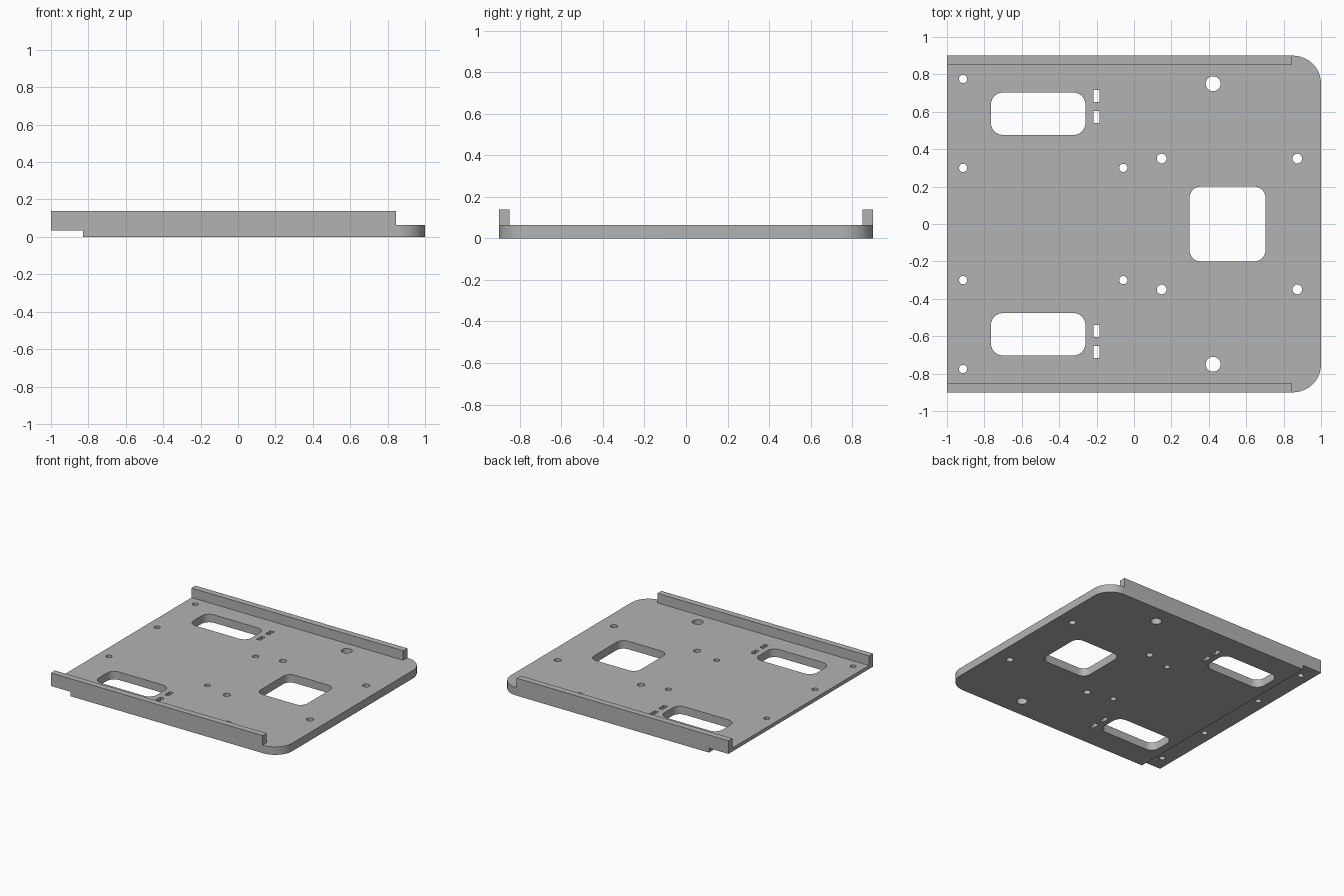
import bpy
import bmesh
from math import sin, cos, pi, radians

cube = bpy.data.objects.get("Cube")
if cube:
    bpy.data.objects.remove(cube, do_unlink=True)

TOP, RAIL_TOP, STEP_Z, STEP_X = 0.063, 0.138, 0.035, -0.83
HALF_Y, RAIL_IN, RAIL_END, CORNER = 0.9, 0.85, 0.845, 0.15

metal = bpy.data.materials.new("grey_metal")
metal.use_nodes = True
grey = (0.45, 0.45, 0.45, 1)
metal.diffuse_color = grey
metal.node_tree.nodes["Principled BSDF"].inputs["Base Color"].default_value = grey


def rounded_rect(x0, x1, y0, y1, radii, steps=10):
    """Outline, counter-clockwise from the lower left corner."""
    corners = ((x0, y0, 1, 1), (x1, y0, -1, 1), (x1, y1, -1, -1), (x0, y1, 1, -1))
    points = []
    for i, ((x, y, sx, sy), r) in enumerate(zip(corners, radii)):
        if r == 0:
            points.append((x, y))
            continue
        for k in range(steps + 1):
            a = pi + (i + k / steps) * pi / 2
            points.append((x + sx * r + r * cos(a), y + sy * r + r * sin(a)))
    return points


def circle(x, y, r, sides=24):
    return [(x + r * cos(2 * pi * k / sides), y + r * sin(2 * pi * k / sides))
            for k in range(sides)]


def box(x0, x1, y0, y1):
    return rounded_rect(x0, x1, y0, y1, (0, 0, 0, 0))


def prisms(name, outlines, z0, z1):
    """One object made of upright prisms over the given outlines."""
    bm = bmesh.new()
    for outline in outlines:
        face = bm.faces.new([bm.verts.new((x, y, z0)) for x, y in outline])
        grown = bmesh.ops.extrude_face_region(bm, geom=[face], use_keep_orig=True)
        for v in grown["geom"]:
            if isinstance(v, bmesh.types.BMVert):
                v.co.z = z1
    bmesh.ops.recalc_face_normals(bm, faces=bm.faces)
    mesh = bpy.data.meshes.new(name)
    bm.to_mesh(mesh)
    bm.free()
    mesh.materials.append(metal)
    obj = bpy.data.objects.new(name, mesh)
    bpy.context.collection.objects.link(obj)
    return obj


def activate(obj):
    bpy.ops.object.select_all(action='DESELECT')
    obj.select_set(True)
    bpy.context.view_layer.objects.active = obj


def cut(obj, cutter):
    cutter.hide_render = True
    mod = obj.modifiers.new("cut", 'BOOLEAN')
    mod.operation = 'DIFFERENCE'
    mod.solver = 'EXACT'
    mod.object = cutter
    activate(obj)
    bpy.ops.object.modifier_apply(modifier=mod.name)
    bpy.data.objects.remove(cutter, do_unlink=True)


# Base plate with two rounded corners
plate = prisms("base_plate", [rounded_rect(-1, 1, -HALF_Y, HALF_Y, (0, CORNER, CORNER, 0), 16)], 0, TOP)

# Openings: centre window, then mirrored windows, slots and holes
openings = [rounded_rect(0.297, 0.703, -0.2, 0.2, [0.06] * 4)]
holes = [(-0.914, 0.775, 0.022), (-0.914, 0.3, 0.022), (-0.057, 0.3, 0.022),
         (0.148, 0.35, 0.026), (0.873, 0.35, 0.026), (0.423, 0.75, 0.04)]
for s in (-1, 1):
    low, high = sorted((s * 0.476, s * 0.703))
    openings.append(rounded_rect(-0.765, -0.26, low, high, [0.065] * 4))
    for y in (0.572, 0.685):
        openings.append(box(-0.217, -0.185, s * y - 0.032, s * y + 0.032))
    openings += [circle(x, s * y, r) for x, y, r in holes]
cut(plate, prisms("opening_cutter", openings, -0.1, 0.2))

# Thinner tongue along the left edge, recessed from below
cut(plate, prisms("step_cutter", [box(-1.1, STEP_X, -1, 1)], -0.1, STEP_Z))
activate(plate)
bpy.ops.object.shade_smooth_by_angle(angle=radians(30))

# Upright rails along the front and back edges
prisms("front_rail", [box(-1, RAIL_END, -HALF_Y, -RAIL_IN)], TOP, RAIL_TOP)
prisms("back_rail", [box(-1, RAIL_END, RAIL_IN, HALF_Y)], TOP, RAIL_TOP)
